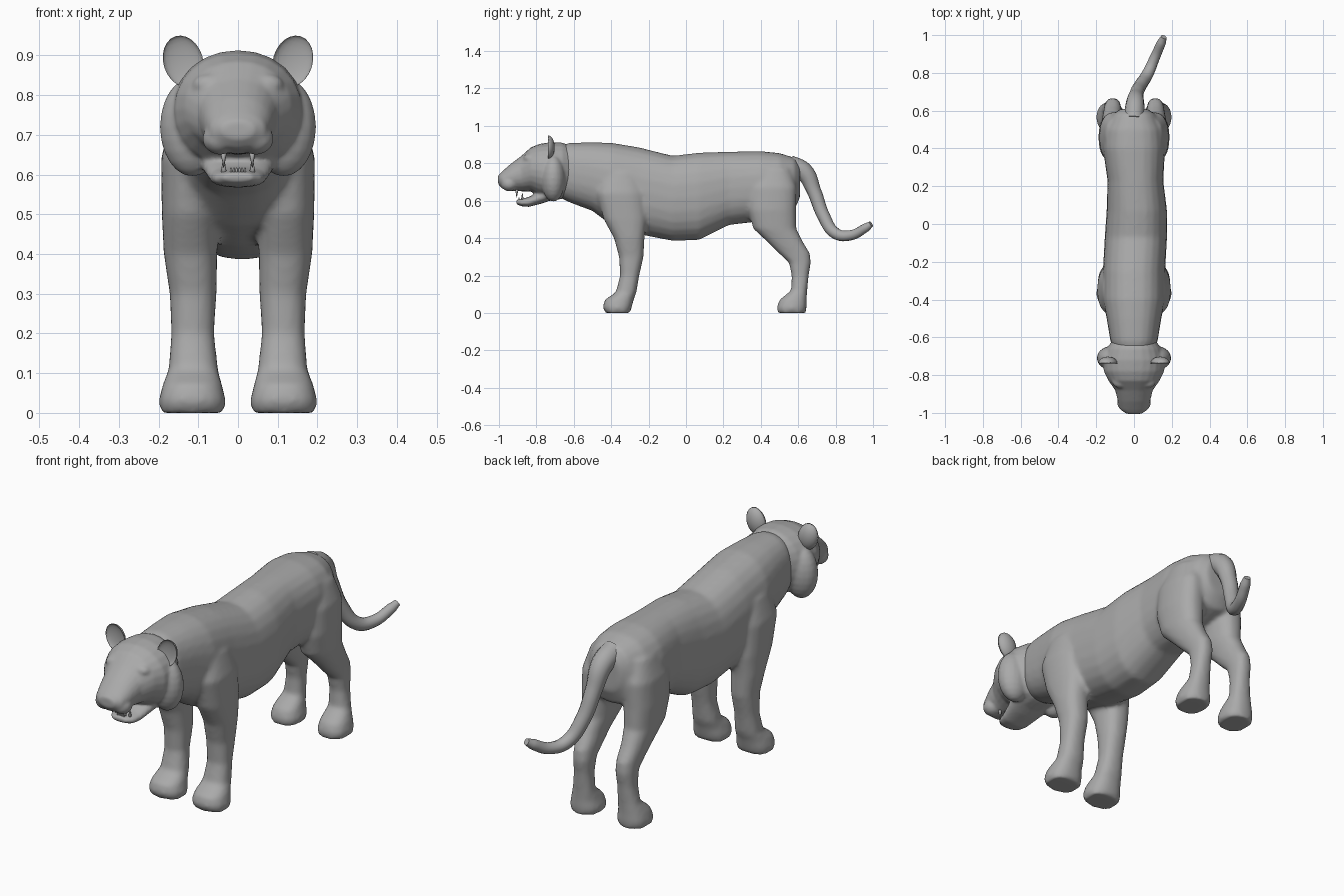
import bpy, bmesh, math
from mathutils import Vector, Matrix

cube = bpy.data.objects.get("Cube")
if cube:
    bpy.data.objects.remove(cube)

grey = bpy.data.materials.new("plain grey")
grey.use_nodes = True
grey.diffuse_color = (0.4, 0.4, 0.4, 1)
grey.node_tree.nodes["Principled BSDF"].inputs["Base Color"].default_value = (0.4, 0.4, 0.4, 1)


def loft(bm, rows, axis, power=0.85, sides=24):
    """Skin rounded rings; a row is station, low, high, x_low, x_high."""
    rings = []
    for s, lo, hi, x0, x1 in rows:
        ring = []
        for i in range(sides):
            a = math.tau * i / sides
            c, d = math.cos(a), math.sin(a)
            x = (x0 + x1) / 2 + (x1 - x0) / 2 * math.copysign(abs(c) ** power, c)
            v = (lo + hi) / 2 + (hi - lo) / 2 * math.copysign(abs(d) ** power, d)
            ring.append(bm.verts.new((x, s, v) if axis == "y" else (x, v, s)))
        rings.append(ring)
    faces = [bm.faces.new(rings[0]), bm.faces.new(rings[-1])]
    for a, b in zip(rings, rings[1:]):
        for i in range(sides):
            j = (i + 1) % sides
            faces.append(bm.faces.new((a[i], a[j], b[j], b[i])))
    bmesh.ops.recalc_face_normals(bm, faces=faces)


def blob(bm, centre, radii, tilt=0):
    m = Matrix.Translation(centre) @ Matrix.Rotation(tilt, 4, "X") @ Matrix.Diagonal((*radii, 1))
    return bmesh.ops.create_uvsphere(bm, u_segments=20, v_segments=12, radius=1, matrix=m)["verts"]


def mirrored(rows, side):
    return [(s, lo, hi, *sorted((side * a, side * b))) for s, lo, hi, a, b in rows]


def finish(name, bm, voxel=0, smooth=0):
    mesh = bpy.data.meshes.new(name)
    bm.to_mesh(mesh)
    bm.free()
    mesh.materials.append(grey)
    mesh.shade_smooth()
    ob = bpy.data.objects.new(name, mesh)
    bpy.context.collection.objects.link(ob)
    if voxel:
        r = ob.modifiers.new("blend", "REMESH")
        r.mode, r.voxel_size, r.use_smooth_shade = "VOXEL", voxel, True
        f = ob.modifiers.new("relax", "SMOOTH")
        f.factor, f.iterations = 0.5, smooth
    return ob


# Torso with neck, chest, belly and rump
torso = [(-0.72, .64, .88, -.09, .09), (-0.62, .59, .91, -.125, .125),
         (-0.5, .545, .912, -.145, .145), (-0.4, .47, .91, -.165, .165),
         (-0.25, .42, .885, -.165, .165), (-0.07, .385, .84, -.155, .175),
         (0.07, .39, .857, -.145, .175), (0.23, .47, .862, -.14, .155),
         (0.4, .49, .865, -.165, .165), (0.5, .52, .855, -.155, .155),
         (0.58, .55, .83, -.115, .115), (0.61, .62, .79, -.07, .07)]
front_leg = [(0, -.43, -.3, .035, .195), (.03, -.445, -.29, .03, .2),
             (.07, -.435, -.28, .04, .19), (.11, -.375, -.265, .05, .175),
             (.2, -.352, -.25, .06, .168), (.3, -.358, -.227, .054, .172),
             (.4, -.385, -.222, .052, .187), (.5, -.44, -.21, .05, .192),
             (.64, -.48, -.22, .04, .194), (.75, -.45, -.25, .03, .165)]
hind_leg = [(0, .49, .64, .055, .195), (.03, .485, .645, .05, .2),
            (.07, .5, .645, .06, .19), (.12, .562, .648, .07, .17),
            (.2, .565, .656, .073, .158), (.27, .55, .668, .068, .158),
            (.32, .495, .662, .065, .162), (.38, .435, .625, .06, .17),
            (.45, .36, .59, .045, .18), (.55, .33, .588, .035, .188),
            (.67, .33, .592, .03, .182), (.77, .38, .56, .02, .15)]
bm = bmesh.new()
loft(bm, torso, "y")
for side in (1, -1):
    loft(bm, mirrored(front_leg, side), "z")
    loft(bm, mirrored(hind_leg, side), "z")
finish("body_and_legs", bm, 0.011, 6)

# Head: skull and muzzle, cheeks, brows, eyelids and lower jaw
skull = [(-.61, .64, .89, -.11, .11), (-.66, .61, .91, -.145, .145),
         (-.72, .6, .913, -.165, .165), (-.78, .62, .905, -.16, .16),
         (-.83, .65, .885, -.135, .135), (-.88, .65, .84, -.1, .1),
         (-.94, .652, .795, -.085, .085), (-.985, .665, .755, -.07, .07),
         (-1.005, .69, .735, -.04, .04)]
jaw = [(-.7, .61, .69, -.11, .11), (-.77, .585, .66, -.09, .09),
       (-.84, .567, .62, -.072, .072), (-.88, .57, .61, -.062, .062),
       (-.908, .583, .605, -.038, .038)]
bm = bmesh.new()
loft(bm, skull, "y", 0.95)
loft(bm, jaw, "y")
for side in (1, -1):
    blob(bm, (side * .115, -.71, .72), (.082, .065, .125))
    blob(bm, (side * .07, -.835, .825), (.045, .035, .03))
    blob(bm, (side * .076, -.865, .775), (.026, .028, .022))
    blob(bm, (side * .045, -.945, .69), (.045, .045, .04))
finish("head", bm, 0.007, 5)

# Nose pad
bm = bmesh.new()
blob(bm, (0, -.985, .728), (.034, .016, .018), -0.5)
finish("nose", bm)

# Cupped ears, open to the front
for side, label in ((1, "left"), (-1, "right")):
    bm = bmesh.new()
    for v in blob(bm, (0, 0, 0), (.05, .036, .066)):
        if v.co.y < 0:
            v.co.y *= -0.45
    place = Matrix.Translation((side * .138, -.738, .885)) @ Matrix.Rotation(side * 0.3, 4, "Y")
    bmesh.ops.transform(bm, matrix=place, verts=bm.verts)
    finish(label + "_ear", bm)

# Teeth: four long canines and a row of small lower incisors
bm = bmesh.new()
for side in (1, -1):
    for y, z, flip in ((-.905, .64, math.pi), (-.875, .62, 0)):
        bmesh.ops.create_cone(bm, cap_ends=True, segments=8, radius1=.009, radius2=.001, depth=.045,
                              matrix=Matrix.Translation((side * .036, y, z)) @ Matrix.Rotation(flip, 4, "X"))
for i in range(6):
    blob(bm, ((i - 2.5) * .007, -.893, .61), (.003, .003, .008))
finish("teeth", bm)

# Tail sweeping down, back and to its left
path = [(0, .55, .79, .055), (.005, .63, .755, .05), (.012, .685, .65, .038),
        (.035, .735, .52, .034), (.075, .8, .425, .031), (.11, .88, .415, .027),
        (.145, .96, .455, .024), (.158, .99, .475, .016)]
curve = bpy.data.curves.new("tail", "CURVE")
curve.dimensions = "3D"
curve.bevel_depth, curve.bevel_resolution, curve.use_fill_caps = 1, 4, True
curve.resolution_u = 6
spline = curve.splines.new("BEZIER")
spline.bezier_points.add(len(path) - 1)
for p, (x, y, z, r) in zip(spline.bezier_points, path):
    p.co, p.radius = (x, y, z), r
    p.handle_left_type = p.handle_right_type = "AUTO"
curve.materials.append(grey)
tail = bpy.data.objects.new("tail", curve)
bpy.context.collection.objects.link(tail)
